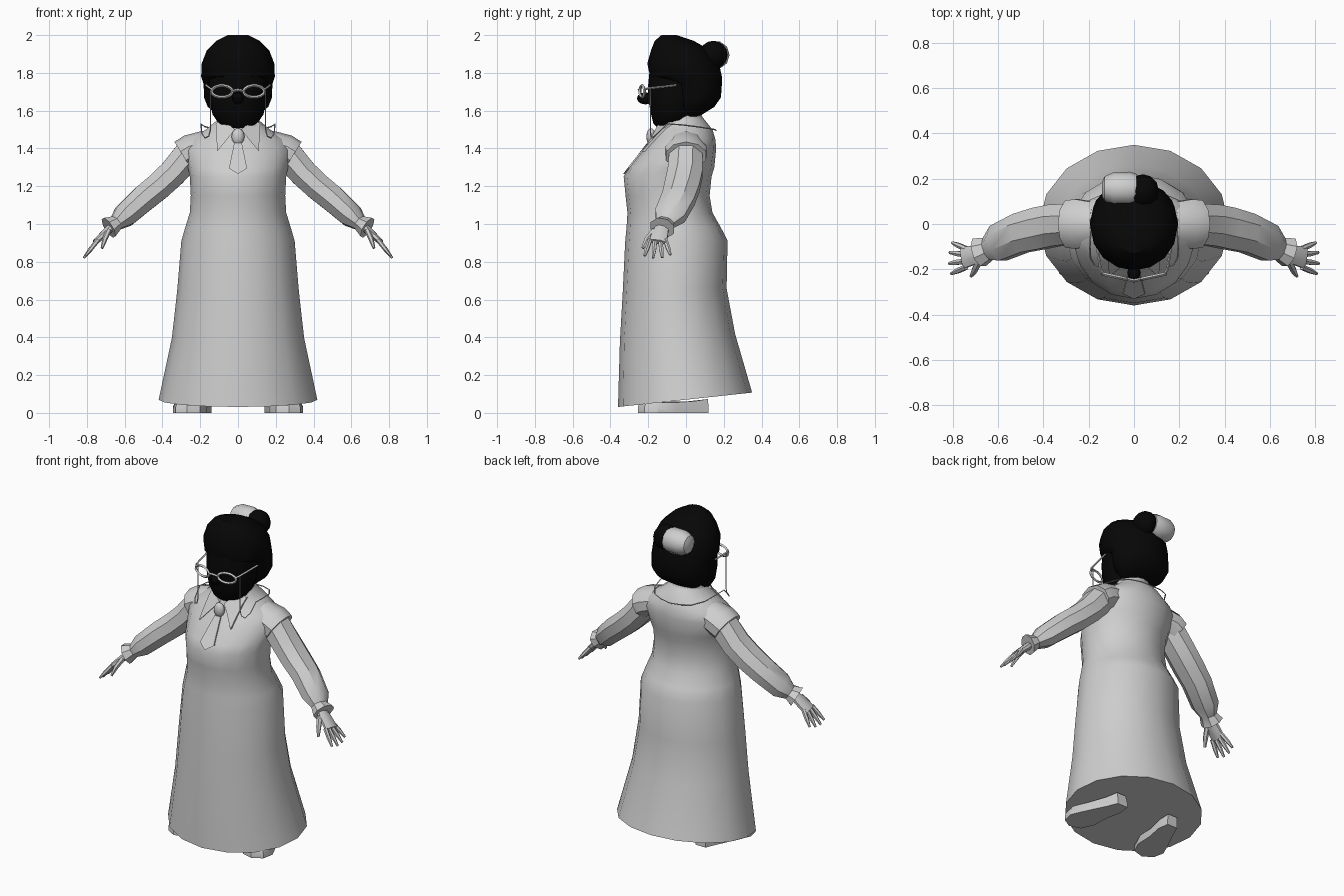
import bpy, bmesh, math
from mathutils import Vector
from mathutils.bvhtree import BVHTree

if "Cube" in bpy.data.objects:
    bpy.data.objects.remove(bpy.data.objects["Cube"])


def material(name, v):
    m = bpy.data.materials.new(name)
    m.diffuse_color = (v, v, v, 1)
    m.use_nodes = True
    m.node_tree.nodes["Principled BSDF"].inputs["Base Color"].default_value = m.diffuse_color
    return m


GREY = material("light grey", 0.62)
BLACK = material("black", 0.002)


def finish(ob, mat, mirror=False, angle=35):
    ob.data.materials.append(mat)
    if mirror:
        mod = ob.modifiers.new("mirror", 'MIRROR')
        mod.use_mirror_merge = False
    bpy.ops.object.select_all(action='DESELECT')
    ob.select_set(True)
    bpy.context.view_layer.objects.active = ob
    bpy.ops.object.shade_smooth_by_angle(angle=math.radians(angle))
    return ob


def add_object(name, bm, mat, mirror=False, angle=35):
    bmesh.ops.recalc_face_normals(bm, faces=bm.faces[:])
    me = bpy.data.meshes.new(name)
    bm.to_mesh(me)
    bm.free()
    ob = bpy.data.objects.new(name, me)
    bpy.context.collection.objects.link(ob)
    return finish(ob, mat, mirror, angle)


def skin(bm, rings):
    """Bridge a list of point rings and cap both ends."""
    vs = [[bm.verts.new(p) for p in r] for r in rings]
    n = len(vs[0])
    for a, b in zip(vs, vs[1:]):
        for i in range(n):
            j = (i + 1) % n
            bm.faces.new((a[i], a[j], b[j], b[i]))
    bm.faces.new(vs[0][::-1])
    bm.faces.new(vs[-1])


def stack(name, rows, mat, sides=16, slant=None, angle=35):
    """Rows of (z, half width, front y, back y); slant tilts low rows."""
    rings = []
    for z, hw, f, b in rows:
        ring = []
        for i in range(sides):
            a = 2 * math.pi * i / sides
            y = (f + b) / 2 - (b - f) / 2 * math.cos(a)
            dz = slant * y * max(0, 1 - z / 1.0) if slant else 0
            ring.append((hw * math.sin(a), y, z + dz))
        rings.append(ring)
    bm = bmesh.new()
    skin(bm, rings)
    return add_object(name, bm, mat, angle=angle)


def limb(bm, rows, sides=8):
    """Rows of (centre, radius along y, radius across)."""
    pts = [Vector(r[0]) for r in rows]
    rings = []
    for k, (_, ru, rv) in enumerate(rows):
        t = (pts[min(k + 1, len(pts) - 1)] - pts[max(k - 1, 0)]).normalized()
        u = Vector((0, 1, 0))
        u = (u - t * u.dot(t)).normalized()
        v = t.cross(u)
        rings.append([pts[k] + u * ru * math.cos(a) + v * rv * math.sin(a)
                      for a in (2 * math.pi * (i + .5) / sides for i in range(sides))])
    skin(bm, rings)


def wire(name, pts, r, cyclic=False, mirror=False):
    cu = bpy.data.curves.new(name, 'CURVE')
    cu.dimensions = '3D'
    cu.bevel_depth = r
    cu.bevel_resolution = 0
    cu.use_fill_caps = True
    sp = cu.splines.new('POLY')
    sp.points.add(len(pts) - 1)
    for p, q in zip(sp.points, pts):
        p.co = (*q, 1)
    sp.use_cyclic_u = cyclic
    ob = bpy.data.objects.new(name, cu)
    bpy.context.collection.objects.link(ob)
    bpy.ops.object.select_all(action='DESELECT')
    ob.select_set(True)
    bpy.context.view_layer.objects.active = ob
    bpy.ops.object.convert(target='MESH')
    return finish(bpy.context.object, GREY, mirror)


def ball(name, centre, radii, mat, u=12, v=8):
    bm = bmesh.new()
    bmesh.ops.create_uvsphere(bm, u_segments=u, v_segments=v, radius=1)
    for vert in bm.verts:
        vert.co = Vector(centre) + Vector(c * r for c, r in zip(vert.co, radii))
    return add_object(name, bm, mat)


# Long dress with slanted hem
dress = stack("dress", [
    (.07, .42, -.36, .35), (.40, .35, -.35, .26), (.65, .322, -.335, .215),
    (.91, .30, -.322, .22), (.98, .28, -.315, .185), (1.06, .255, -.31, .14),
    (1.15, .25, -.32, .125), (1.25, .255, -.33, .135), (1.30, .265, -.305, .15),
    (1.40, .285, -.22, .16), (1.45, .25, -.18, .155), (1.50, .17, -.15, .14),
    (1.55, .11, -.135, .10), (1.575, .10, -.115, .08)], GREY, slant=.115, angle=50)

# Shoulder caps of the dress
bm = bmesh.new()
limb(bm, [((.17, 0, 1.41), .10, .085), ((.25, 0, 1.385), .115, .09),
          ((.29, 0, 1.36), .11, .088)], 10)
add_object("shoulder_cap", bm, GREY, True)

# Sleeves with flared cuffs
bm = bmesh.new()
limb(bm, [((.26, 0, 1.37), .095, .085), ((.345, -.005, 1.27), .10, .08),
          ((.42, -.02, 1.20), .10, .078), ((.50, -.04, 1.135), .095, .076),
          ((.60, -.085, 1.045), .088, .068), ((.645, -.11, 1.005), .055, .042),
          ((.685, -.125, .98), .07, .062)])
add_object("sleeve", bm, GREY, True)

# Hands with four fingers and a thumb
bm = bmesh.new()
limb(bm, [((.65, -.12, 1.0), .03, .025), ((.70, -.135, .955), .045, .022),
          ((.755, -.15, .905), .05, .016)])
for o, length in ((-1.5, .88), (-.5, 1), (.5, .97), (1.5, .82)):
    base = Vector((.742, -.15 + o * .027, .915))
    tip = base + Vector((.075, o * .022, -.095)) * length
    limb(bm, [(base, .013, .013), (base.lerp(tip, .55), .013, .012), (tip, .007, .006)], 6)
limb(bm, [((.685, -.165, .965), .018, .016), ((.705, -.205, .92), .016, .014),
          ((.72, -.23, .872), .008, .007)], 6)
add_object("hand", bm, GREY, True)

# Shoes, wide at the toe and turned outward
outline = [(.15, .12), (.22, .12), (.25, .05), (.30, -.05), (.345, -.15),
           (.33, -.22), (.27, -.255), (.20, -.235), (.165, -.16), (.16, -.05), (.14, .05)]
bm = bmesh.new()
skin(bm, [[(x, y, 0) for x, y in outline],
          [(x, y, .03) for x, y in outline],
          [(.24 + (x - .24) * .9, y * .96, .055 + .15 * max(0, y)) for x, y in outline]])
add_object("shoe", bm, GREY, True)

# Neck, face and nose
stack("neck", [(1.45, .08, -.09, .06), (1.62, .08, -.09, .07)], BLACK, 12)
stack("face", [(1.50, .06, -.14, -.02), (1.53, .10, -.172, .02), (1.58, .135, -.185, .05),
               (1.66, .15, -.20, .08), (1.74, .155, -.20, .10), (1.84, .15, -.19, .10)], BLACK)
ball("nose", (0, -.215, 1.665), (.03, .045, .032), BLACK, 8, 6)

# Swept-up hair
stack("hair", [(1.57, .10, -.02, .07), (1.62, .16, -.06, .15), (1.67, .18, -.07, .185),
               (1.74, .182, -.09, .19), (1.78, .195, -.19, .19), (1.85, .192, -.205, .175),
               (1.92, .165, -.185, .13), (1.97, .115, -.165, .04), (2.0, .055, -.13, -.05)], BLACK)

# Two-tone bun
ball("bun", (.04, .145, 1.895), (.07, .075, .075), BLACK)
bm = bmesh.new()
skin(bm, [[(x, .155 + r * math.cos(a), 1.895 + r * math.sin(a))
           for a in (math.pi * i / 5 for i in range(10))]
          for x, r in ((.012, .066), (-.02, .076), (-.09, .074), (-.13, .055), (-.142, .03))])
add_object("bun_wrap", bm, GREY)

# Spectacles
ring = [2 * math.pi * i / 14 for i in range(14)]
wire("spectacle_rim", [(.085 + .055 * math.cos(a), -.232 + .012 * math.cos(a),
                        1.702 + .031 * math.sin(a)) for a in ring], .008, True, True)
wire("spectacle_bridge", [(-.033, -.243, 1.703), (0, -.25, 1.71), (.033, -.243, 1.703)], .007)
wire("spectacle_arm", [(.135, -.22, 1.712), (.148, -.20, 1.718), (.17, -.05, 1.735)], .006, mirror=True)

# Spectacle chain draped round the neck
wire("spectacle_chain", [
    (.146, -.19, 1.72), (.146, -.188, 1.60), (.146, -.188, 1.50), (.155, -.187, 1.465),
    (.175, -.18, 1.455), (.192, -.15, 1.48), (.195, -.10, 1.53), (.19, -.02, 1.525),
    (.175, .06, 1.515), (.13, .125, 1.505), (.07, .152, 1.50), (0, .16, 1.495)], .0035, mirror=True)

# Collar flaps and tie laid over the chest
bm = bmesh.new()
bm.from_mesh(dress.data)
chest = BVHTree.FromBMesh(bm)
bm.free()


def patch(name, pts, lift, mirror):
    bm = bmesh.new()
    bm.faces.new([bm.verts.new((x, 0, z)) for x, z in pts])
    bmesh.ops.subdivide_edges(bm, edges=bm.edges[:], cuts=4, use_grid_fill=True)
    for v in bm.verts:
        hit = chest.ray_cast(Vector((v.co.x, -2, v.co.z)), Vector((0, 1, 0)))[0]
        v.co.y = (hit.y if hit else -.08) - lift
    front = bm.faces[:]
    ext = bmesh.ops.extrude_face_region(bm, geom=front)
    for v in (g for g in ext["geom"] if isinstance(g, bmesh.types.BMVert)):
        v.co.y += lift + .01
    bmesh.ops.delete(bm, geom=[f for f in front if f.is_valid], context='FACES_ONLY')
    bm2 = bmesh.new()
    # Rebuild the outer skin from the lifted outline and its extruded back
    me = bpy.data.meshes.new(name + "_skin")
    bm.to_mesh(me)
    bm.free()
    bm2.from_mesh(me)
    bpy.data.meshes.remove(me)
    bmesh.ops.holes_fill(bm2, edges=[e for e in bm2.edges if e.is_boundary], sides=0)
    return add_object(name, bm2, GREY, mirror)


patch("collar_flap", [(.015, 1.50), (.085, 1.555), (.118, 1.53), (.11, 1.385)], .016, True)
patch("tie", [(-.02, 1.43), (.02, 1.43), (.048, 1.295), (0, 1.265), (-.048, 1.295)], .01, False)
stack("collar_band", [(1.53, .115, -.14, .10), (1.585, .10, -.11, .08)], GREY)

# Oval brooch at the throat
ball("brooch", (0, -.185, 1.462), (.034, .025, .045), GREY)
